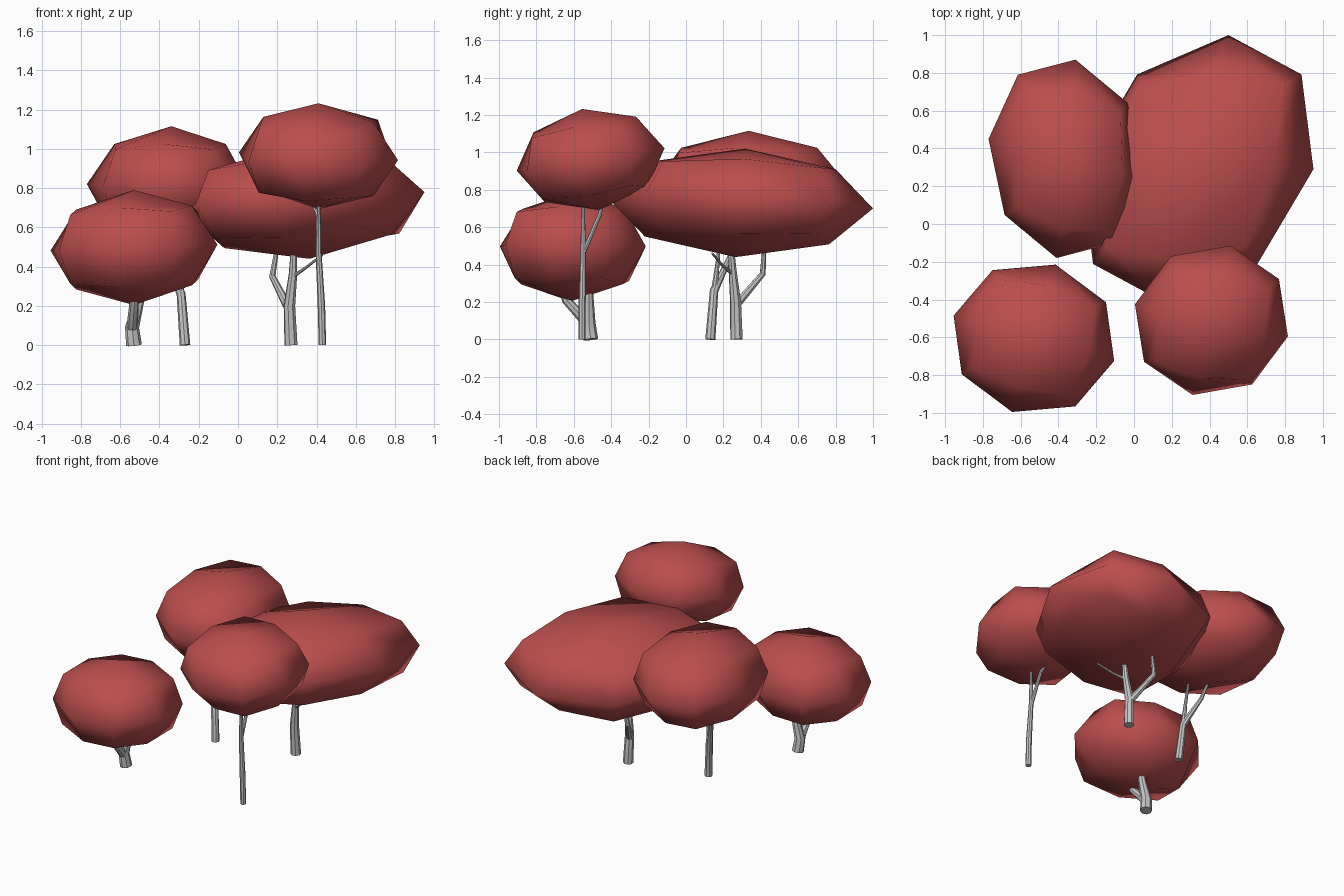
import bpy
import bmesh
from mathutils import Matrix, Vector

cube = bpy.data.objects.get("Cube")
if cube:
    bpy.data.objects.remove(cube, do_unlink=True)


def material(name, rgb):
    mat = bpy.data.materials.new(name)
    mat.use_nodes = True
    mat.diffuse_color = (*rgb, 1)
    mat.node_tree.nodes["Principled BSDF"].inputs["Base Color"].default_value = (*rgb, 1)
    return mat


leaf_red = material("leaf red", (0.5, 0.075, 0.075))
bark_grey = material("bark grey", (0.56, 0.56, 0.56))


def canopy(name, center, u, v, w):
    """Rounded cube whose three half axes are u, v and w."""
    bm = bmesh.new()
    bmesh.ops.create_cube(bm, size=2)
    bmesh.ops.subdivide_edges(bm, edges=bm.edges[:], cuts=1, use_grid_fill=True)
    for vert in bm.verts:
        used = sum(abs(c) > 0.5 for c in vert.co)
        vert.co.normalize()
        if used == 3:
            vert.co *= 1.04
        elif used == 2 and abs(vert.co.z) > 0.1:
            vert.co *= 0.98
    axes = Matrix((u, v, w)).transposed()
    bm.transform(Matrix.Translation(Vector(center)) @ axes.to_4x4())
    bmesh.ops.recalc_face_normals(bm, faces=bm.faces[:])
    for face in bm.faces:
        face.smooth = True
    mesh = bpy.data.meshes.new(name)
    bm.to_mesh(mesh)
    bm.free()
    mesh.materials.append(leaf_red)
    bpy.context.collection.objects.link(bpy.data.objects.new(name, mesh))


def trunk(name, limbs):
    """Tapered tubes, each limb a list of (x, y, z, radius)."""
    curve = bpy.data.curves.new(name, "CURVE")
    curve.dimensions = "3D"
    curve.bevel_depth = 1
    curve.bevel_resolution = 2
    curve.use_fill_caps = True
    for limb in limbs:
        spline = curve.splines.new("POLY")
        spline.points.add(len(limb) - 1)
        for point, (x, y, z, radius) in zip(spline.points, limb):
            point.co = (x, y, z, 1)
            point.radius = radius
        spline.use_smooth = True
    curve.materials.append(bark_grey)
    obj = bpy.data.objects.new(name, curve)
    bpy.context.collection.objects.link(obj)
    bpy.ops.object.select_all(action="DESELECT")
    obj.select_set(True)
    bpy.context.view_layer.objects.active = obj
    bpy.ops.object.convert(target="MESH")
    bpy.ops.object.shade_smooth_by_angle()


# Canopies
canopy("front_right_canopy", (-0.53, -0.605, 0.497),
       (0.425, -0.12, 0.015), (0.115, 0.39, 0), (0, 0.01, 0.293))
canopy("front_left_canopy", (0.41, -0.51, 0.962),
       (0.405, -0.085, -0.02), (0.10, 0.395, 0.06), (0, -0.045, 0.27))
canopy("back_right_canopy", (-0.36, 0.345, 0.82),
       (0.41, -0.105, 0), (0.05, 0.525, 0), (0.02, -0.01, 0.295))
canopy("back_left_canopy", (0.335, 0.29, 0.73),
       (0.615, 0, 0.05), (0.165, 0.71, -0.03), (-0.03, 0.025, 0.29))

# Trunks with their branches
trunk("front_right_trunk", [
    [(-0.53, -0.51, 0, 0.04), (-0.54, -0.52, 0.09, 0.036),
     (-0.505, -0.52, 0.22, 0.026), (-0.5, -0.52, 0.32, 0.018)],
    [(-0.54, -0.52, 0.08, 0.03), (-0.53, -0.64, 0.21, 0.024),
     (-0.53, -0.67, 0.3, 0.018)],
])
trunk("front_left_trunk", [
    [(0.43, -0.555, 0, 0.019), (0.425, -0.555, 0.2, 0.019),
     (0.41, -0.55, 0.48, 0.015), (0.412, -0.55, 0.74, 0.008)],
    [(0.41, -0.55, 0.46, 0.013), (0.405, -0.46, 0.67, 0.011),
     (0.375, -0.45, 0.72, 0.008)],
])
trunk("back_right_trunk", [
    [(-0.27, 0.13, 0, 0.027), (-0.29, 0.15, 0.26, 0.023),
     (-0.37, 0.24, 0.45, 0.014), (-0.4, 0.27, 0.56, 0.009)],
    [(-0.29, 0.15, 0.25, 0.018), (-0.295, 0.17, 0.42, 0.011),
     (-0.31, 0.18, 0.56, 0.008)],
])
trunk("back_left_trunk", [
    [(0.27, 0.27, 0, 0.034), (0.262, 0.265, 0.2, 0.03),
     (0.28, 0.25, 0.36, 0.022), (0.285, 0.24, 0.5, 0.016)],
    [(0.262, 0.265, 0.18, 0.024), (0.175, 0.41, 0.35, 0.017),
     (0.2, 0.42, 0.5, 0.011)],
    [(0.28, 0.25, 0.35, 0.011), (0.34, 0.2, 0.39, 0.008),
     (0.43, 0.14, 0.46, 0.006)],
])
